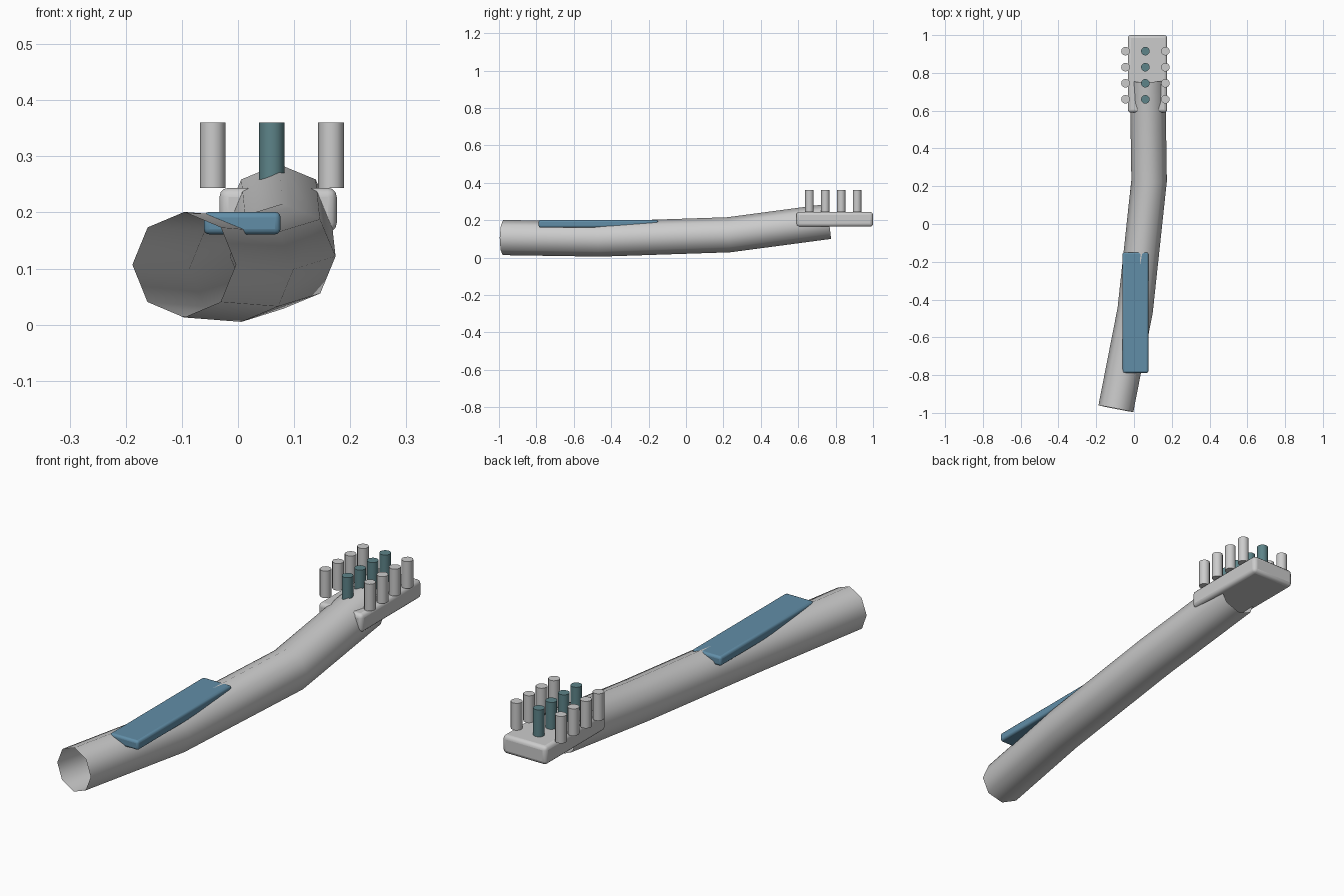
import bpy

if "Cube" in bpy.data.objects:
    bpy.data.objects.remove(bpy.data.objects["Cube"])


def paint(obj, name, rgb):
    mat = bpy.data.materials.get(name) or bpy.data.materials.new(name)
    mat.diffuse_color = (*rgb, 1)
    mat.use_nodes = True
    mat.node_tree.nodes["Principled BSDF"].inputs["Base Color"].default_value = mat.diffuse_color
    obj.data.materials.append(mat)


def rounded_box(name, lo, hi, bevel):
    bpy.ops.mesh.primitive_cube_add(size=1, location=[(a + b) / 2 for a, b in zip(lo, hi)])
    obj = bpy.context.object
    obj.name = name
    obj.scale = [b - a for a, b in zip(lo, hi)]
    bpy.ops.object.transform_apply(location=False, rotation=False, scale=True)
    mod = obj.modifiers.new("Bevel", 'BEVEL')
    mod.width, mod.segments = bevel, 3
    bpy.ops.object.shade_smooth_by_angle()
    return obj


# Handle: open-ended octagonal tube swept along a bent path
path = [(-0.096, -0.978, 0.107), (0.006, -0.458, 0.099),
        (0.08, 0.23, 0.122), (0.072, 0.763, 0.193)]
curve = bpy.data.curves.new("handle", 'CURVE')
curve.dimensions = '3D'
curve.twist_mode = 'Z_UP'
curve.bevel_depth = 0.094
curve.bevel_resolution = 2
curve.use_fill_caps = False
spline = curve.splines.new('POLY')
spline.points.add(len(path) - 1)
for point, co in zip(spline.points, path):
    point.co = (*co, 1)
handle = bpy.data.objects.new("handle", curve)
bpy.context.collection.objects.link(handle)
bpy.context.view_layer.objects.active = handle
handle.select_set(True)
bpy.ops.object.convert(target='MESH')
bpy.ops.object.shade_smooth()

# Thumb grip and brush head
grip = rounded_box("thumb_grip", (-0.061, -0.788, 0.161), (0.076, -0.15, 0.201), 0.01)
paint(grip, "grip_blue", (0.12, 0.27, 0.39))
rounded_box("brush_head", (-0.033, 0.59, 0.165), (0.176, 1.0, 0.244), 0.016)

# Bristle tufts: three columns of four, middle column coloured
for col, x in enumerate((-0.045, 0.06, 0.166)):
    for row in range(4):
        bpy.ops.mesh.primitive_cylinder_add(vertices=12, radius=0.023, depth=0.116,
                                            location=(x, 0.66 + row * 0.085, 0.302))
        tuft = bpy.context.object
        tuft.name = f"bristle_tuft_{col}_{row}"
        bpy.ops.object.shade_smooth_by_angle(angle=0.7)
        if col == 1:
            paint(tuft, "bristle_teal", (0.11, 0.23, 0.25))
